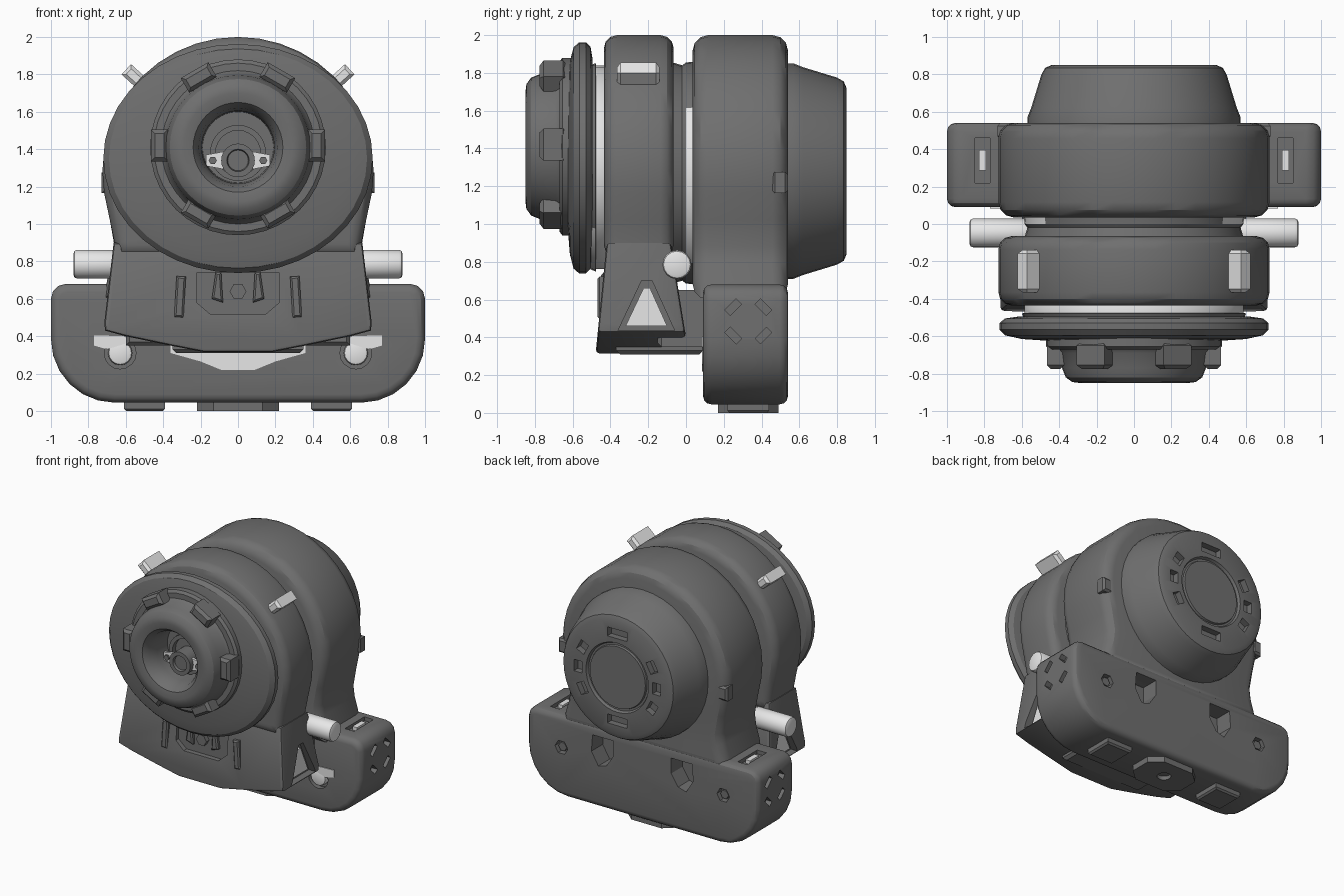
import bpy, bmesh, math
from math import sin, cos, pi, radians

if "Cube" in bpy.data.objects:
    bpy.data.objects.remove(bpy.data.objects["Cube"])


def material(name, v):
    m = bpy.data.materials.new(name)
    m.diffuse_color = (v, v, v, 1)
    m.use_nodes = True
    m.node_tree.nodes["Principled BSDF"].inputs["Base Color"].default_value = m.diffuse_color
    return m


DARK = material("dark grey", 0.16)
LIGHT = material("light grey", 0.8)


# ---- helpers -------------------------------------------------------------
def ring(u, v, r, n=24, start=0.0):
    return [(u + r * cos(start + 2 * pi * i / n), v + r * sin(start + 2 * pi * i / n)) for i in range(n)]


def rect(u, v, w, h, ang=0.0):
    c, s = cos(ang), sin(ang)
    return [(u + a * w / 2 * c - b * h / 2 * s, v + a * w / 2 * s + b * h / 2 * c)
            for a, b in ((-1, -1), (1, -1), (1, 1), (-1, 1))]


def mirrored(half):
    """Right half outline, bottom to top, completed with its mirror image."""
    return half + [(-u, v) for u, v in reversed(half) if abs(u) > 1e-4]


def make(name, bm, mat):
    bmesh.ops.recalc_face_normals(bm, faces=bm.faces)
    me = bpy.data.meshes.new(name)
    bm.to_mesh(me)
    bm.free()
    me.materials.append(mat)
    ob = bpy.data.objects.new(name, me)
    bpy.context.collection.objects.link(ob)
    return ob


def prism(name, pts, a0, a1, axis, mat=DARK, bevel=0.0, seg=2, warp=None):
    """Extrude a 2D outline along an axis, with rounded edges."""
    place = {'x': lambda u, v, a: (a, u, v), 'y': lambda u, v, a: (u, a, v), 'z': lambda u, v, a: (u, v, a)}[axis]
    bm = bmesh.new()
    caps = [[bm.verts.new(place(u, v, a)) for u, v in pts] for a in (a0, a1)]
    faces = [bm.faces.new(c) for c in caps]
    n = len(pts)
    for i in range(n):
        j = (i + 1) % n
        bm.faces.new((caps[0][i], caps[0][j], caps[1][j], caps[1][i]))
    if warp:
        for k, cap in enumerate(caps):
            for v in cap:
                v.co.y = warp(k, v.co.z)
    bmesh.ops.recalc_face_normals(bm, faces=bm.faces)
    if bevel:
        edges = list({e for f in faces for e in f.edges})
        bmesh.ops.bevel(bm, geom=edges, offset=bevel, segments=seg, profile=0.5, affect='EDGES', clamp_overlap=True)
    return make(name, bm, mat)


def lathe(name, prof, cz, mat=DARK, n=40, sz=1.0):
    """Turn a (radius, y) profile around a y axis at height cz."""
    bm = bmesh.new()
    rows = [[bm.verts.new((r * cos(2 * pi * i / n), y, cz + sz * r * sin(2 * pi * i / n))) for i in range(n)]
            for r, y in prof]
    for a, b in zip(rows, rows[1:]):
        for i in range(n):
            j = (i + 1) % n
            bm.faces.new((a[i], a[j], b[j], b[i]))
    bmesh.ops.remove_doubles(bm, verts=bm.verts, dist=1e-5)
    return make(name, bm, mat)


def cut(ob, cutters):
    for c in cutters:
        c.hide_render = True
        m = ob.modifiers.new("cut", 'BOOLEAN')
        m.operation, m.solver, m.object = 'DIFFERENCE', 'EXACT', c
    bpy.context.view_layer.update()
    me = bpy.data.meshes.new_from_object(ob.evaluated_get(bpy.context.evaluated_depsgraph_get()))
    ob.modifiers.clear()
    ob.data = me
    for c in cutters:
        bpy.data.objects.remove(c)


# ---- base block with pockets ----------------------------------------------
half = [(0.66 + 0.34 * sin(t), 0.385 - 0.34 * cos(t)) for t in [radians(a) for a in range(0, 91, 15)]]
half += [(0.92 + 0.08 * cos(t), 0.60 + 0.08 * sin(t)) for t in [radians(a) for a in (0, 30, 60, 90)]]
base = prism("base_block", mirrored(half), 0.09, 0.54, 'y', DARK, 0.045, 3)
cutters = []
for s in (-1, 1):
    # crossed side slots
    for y, z, a in ((0.25, 0.41, -45), (0.41, 0.41, 45), (0.25, 0.56, 45), (0.41, 0.56, -45)):
        cutters.append(prism("slot", rect(y, z, 0.085, 0.04, radians(a)), s * 0.95, s * 1.1, 'x'))
    # top slot, rear pocket, rear bolt hole, front knob hole
    cutters.append(prism("slot", rect(s * 0.81, 0.34, 0.08, 0.24), 0.65, 0.75, 'z'))
    pocket = [(0.25, 0.60), (0.43, 0.60), (0.44, 0.47), (0.38, 0.37), (0.31, 0.39), (0.25, 0.48)]
    cutters.append(prism("pocket", [(s * x, z) for x, z in pocket], 0.40, 0.6, 'y'))
    cutters.append(prism("bolt_hole", ring(s * 0.70, 0.43, 0.055, 6), 0.49, 0.6, 'y'))
    cutters.append(prism("knob_hole", ring(s * 0.63, 0.31, 0.085, 16), 0.0, 0.13, 'y'))
cut(base, cutters)
for s in (-1, 1):
    prism("base_top_latch", rect(s * 0.81, 0.34, 0.04, 0.11), 0.64, 0.678, 'z', LIGHT)
    prism("rear_bolt", ring(s * 0.70, 0.43, 0.035, 6), 0.48, 0.525, 'y')
    prism("front_knob", ring(s * 0.63, 0.31, 0.065, 16), 0.085, 0.16, 'y', LIGHT, 0.015)
    prism("knob_arm", [(s * x, z) for x, z in ((0.57, 0.37), (0.61, 0.40), (0.77, 0.405), (0.77, 0.35), (0.70, 0.33))],
          0.084, 0.1, 'y', LIGHT)
    prism("side_foot", rect(s * 0.50, 0.33, 0.22, 0.22), 0.0, 0.07, 'z', DARK, 0.012, 1)
prism("front_light_plate", mirrored([(0.09, 0.22), (0.20, 0.265), (0.36, 0.31), (0.36, 0.35)]), 0.084, 0.1, 'y', LIGHT)
foot = prism("centre_foot", mirrored([(0.13, 0.17), (0.22, 0.25), (0.22, 0.41), (0.13, 0.49)]), 0.0, 0.07, 'z')
cut(foot, [prism("foot_hole", ring(0, 0.33, 0.05, 16), -0.1, 0.03, 'z')])

# ---- the two ring housings -------------------------------------------------
arc = [(0.725 * cos(t), 1.28 + 0.72 * sin(t)) for t in [radians(a) for a in range(-9, 91, 9)]]
prism("rear_housing", mirrored([(0.715, 0.60), (0.70, 0.70), (0.67, 0.80), (0.66, 0.88), (0.685, 1.02)] + arc),
      0.035, 0.54, 'y', DARK, 0.085, 3)
prism("front_housing", mirrored([(0.655, 0.82), (0.66, 0.90), (0.685, 1.02)] + arc), -0.435, -0.065, 'y', DARK, 0.07, 3)
for s in (-1, 1):
    prism("housing_lug", rect(s * 0.69, 1.22, 0.08, 0.11), 0.455, 0.54, 'y', DARK, 0.015, 1)

# collars showing in the grooves: light towards the front ring, light on the rear flanks
front = lathe("front_collar", [(0.58, -0.52), (0.60, -0.478), (0.585, -0.476), (0.585, -0.43), (0.56, -0.38)], 1.30, sz=0.92)
front.data.materials.append(LIGHT)
for f in front.data.polygons:
    if f.center.y > -0.46 or (f.center.z < 1.0 and f.center.y < -0.48):
        f.material_index = 1
collar = lathe("groove_collar", [(0.60, -0.12), (0.57, -0.02), (0.585, 0.0), (0.59, 0.055), (0.60, 0.1)], 1.27)
collar.data.materials.append(LIGHT)
for f in collar.data.polygons:
    if f.center.y > -0.005 and -0.45 < f.center.z - 1.27 < 0.34:
        f.material_index = 1

# ---- rear cap with slots ---------------------------------------------------
cap = lathe("rear_cap", [(0, 0.45), (0.57, 0.45), (0.57, 0.57), (0.55, 0.62), (0.495, 0.80), (0.475, 0.835), (0.44, 0.85),
                         (0.27, 0.85), (0.26, 0.83), (0.245, 0.83), (0.24, 0.845), (0, 0.845)], 1.28)
cutters = []
for a in (90, 270, -28, 0, 28, 152, 180, 208):
    t = radians(a)
    w = 0.17 if a in (90, 270) else 0.09
    cutters.append(prism("cap_slot", rect(0.34 * cos(t), 1.28 + 0.34 * sin(t), 0.07, w, t), 0.80, 0.95, 'y'))
cut(cap, cutters)

# ---- front flange, nozzle and lugs ----------------------------------------
lathe("front_flange", [(0.4, -0.49), (0.62, -0.495), (0.69, -0.505), (0.72, -0.53), (0.72, -0.565), (0.69, -0.595),
                       (0.60, -0.615), (0.3, -0.635)], 1.35, DARK, 40, 0.85)
lathe("nozzle", [(0.47, -0.56), (0.47, -0.655), (0.45, -0.67), (0.41, -0.67), (0.395, -0.69), (0.385, -0.77),
                 (0.365, -0.82), (0.33, -0.845), (0.29, -0.85), (0.24, -0.84), (0.21, -0.80), (0.195, -0.72),
                 (0.19, -0.60), (0, -0.60)], 1.41)
for i in range(6):
    t = i * pi / 3
    prism("nozzle_lug", rect(0.42 * cos(t), 1.42 + 0.42 * sin(t), 0.09, 0.17, t), -0.775, -0.63, 'y', DARK, 0.02, 1)
prism("bore_plate", mirrored([(0.06, 1.29), (0.17, 1.31), (0.17, 1.37), (0.06, 1.39)]), -0.68, -0.66, 'y', LIGHT)
lathe("bore_barrel", [(0.09, -0.6), (0.09, -0.72), (0.06, -0.72), (0.055, -0.70), (0, -0.70)], 1.34, DARK, 24)
lathe("bore_ring", [(0.15, -0.6), (0.15, -0.64), (0.12, -0.64), (0.12, -0.6)], 1.38, DARK, 24)
for s in (-1, 1):
    prism("bore_screw", ring(s * 0.135, 1.34, 0.022, 6), -0.695, -0.67, 'y')

# ---- lower front bracket ---------------------------------------------------
half = [(0.18, 0.315), (0.36, 0.35), (0.60, 0.40), (0.71, 0.43), (0.715, 0.47), (0.665, 0.90)]
bracket = prism("front_bracket", mirrored(half), 0, 1, 'y', DARK, 0.02, 2,
                lambda k, z: (-0.42 - (0.9 - z) * 0.1) if k == 0 else (-0.08 + (0.9 - z) * 0.16))
tri = [(-0.36, 0.435), (-0.06, 0.435), (-0.18, 0.70), (-0.235, 0.70)]
cutters = [prism("triangle", tri, s * 0.655, s * 0.8, 'x') for s in (-1, 1)]
cutters.append(prism("window", mirrored([(0.15, 0.52), (0.22, 0.58), (0.22, 0.74)]), -0.6, -0.42, 'y'))
cut(bracket, cutters)
for s in (-1, 1):
    prism("triangle_panel", [(-0.32, 0.46), (-0.10, 0.46), (-0.19, 0.66), (-0.225, 0.66)],
          s * 0.62, s * 0.675, 'x', LIGHT)
    prism("window_bar", [(s * x, z) for x, z in ((0.08, 0.58), (0.14, 0.60), (0.12, 0.74), (0.09, 0.74))],
          -0.45, -0.40, 'y', DARK, 0.01, 1)
    prism("bracket_rib", rect(s * 0.31, 0.61, 0.05, 0.22, s * 0.06), -0.468, -0.40, 'y', DARK, 0.01, 1)
    # hinge pins and shoulder clips
    prism("hinge_pin", ring(-0.048, 0.785, 0.077, 16), s * 0.56, s * 0.88, 'x', LIGHT, 0.02)
    t = radians(42.5 if s > 0 else 137.5)
    prism("shoulder_clip", rect(0.75 * cos(t), 1.28 + 0.75 * sin(t), 0.12, 0.075, t), -0.365, -0.14, 'y', LIGHT, 0.018, 1)
prism("window_nut", ring(0, 0.64, 0.045, 6), -0.455, -0.40, 'y')
prism("bracket_link", rect(0.0, 0.50, 1.20, 0.30), -0.15, 0.14, 'y', DARK, 0.02, 1)
prism("under_plate", rect(0.0, -0.14, 0.70, 0.46), 0.31, 0.40, 'z', DARK, 0.02, 1)

# ---- smooth curved faces, keep hard edges ----------------------------------
for ob in bpy.context.collection.objects:
    ob.select_set(True)
    bpy.context.view_layer.objects.active = ob
bpy.ops.object.shade_smooth_by_angle(angle=radians(30))
